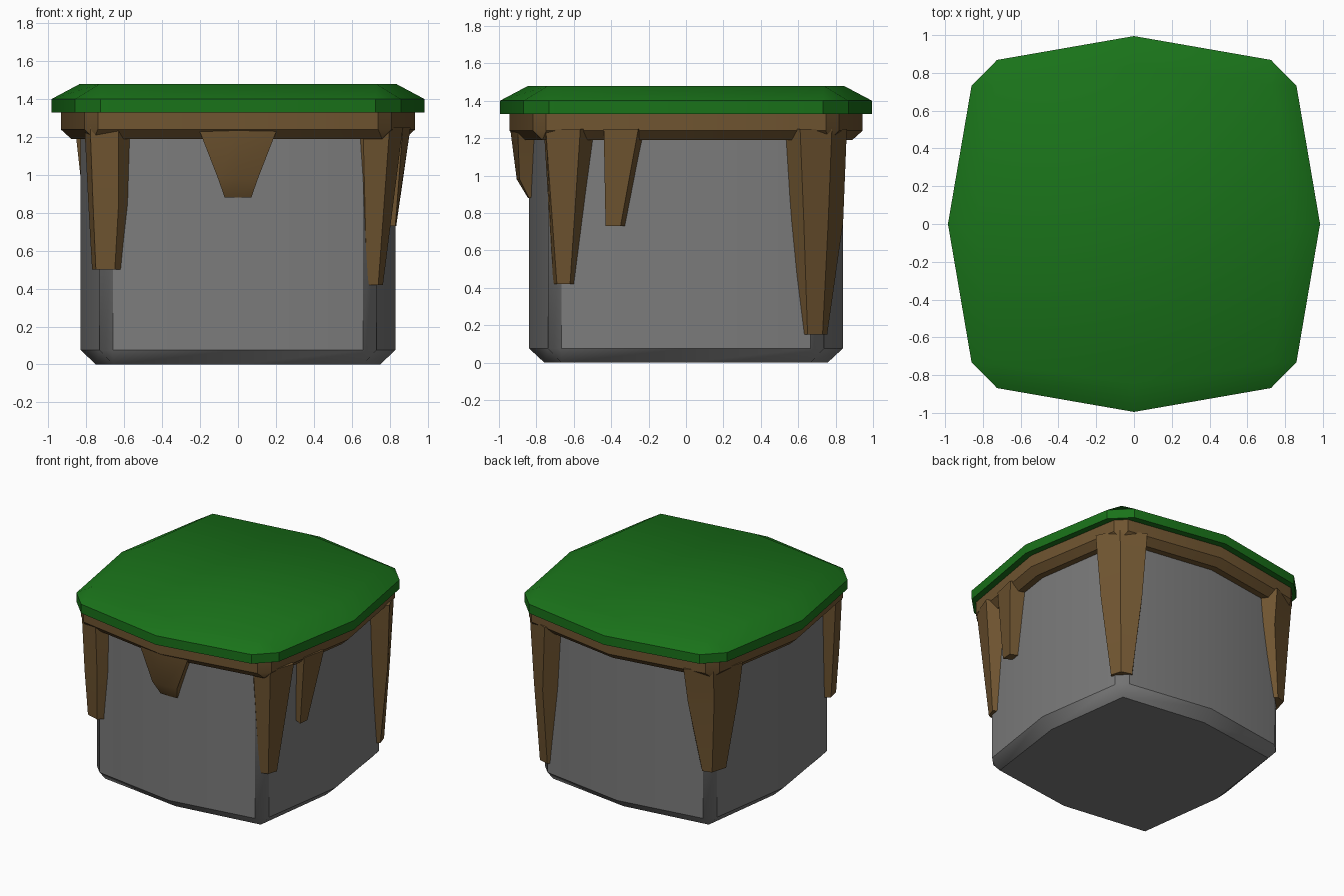
import bpy, bmesh

if "Cube" in bpy.data.objects:
    bpy.data.objects.remove(bpy.data.objects["Cube"])


def material(name, rgb):
    m = bpy.data.materials.new(name)
    m.diffuse_color = (*rgb, 1)
    m.use_nodes = True
    m.node_tree.nodes["Principled BSDF"].inputs["Base Color"].default_value = m.diffuse_color
    return m


GREEN = material("grass_green", (0.01, 0.17, 0.01))
BROWN = material("soil_brown", (0.16, 0.09, 0.03))
GREY = material("stone_grey", (0.2, 0.2, 0.2))


def loft(name, rings, mat):
    """Skin a stack of equal-length closed rings and cap both ends."""
    bm = bmesh.new()
    rows = [[bm.verts.new(p) for p in ring] for ring in rings]
    n = len(rows[0])
    for lo, hi in zip(rows, rows[1:]):
        for i in range(n):
            j = (i + 1) % n
            bm.faces.new((lo[i], lo[j], hi[j], hi[i]))
    bm.faces.new(rows[0][::-1])
    bm.faces.new(rows[-1])
    bmesh.ops.remove_doubles(bm, verts=bm.verts[:], dist=0.0005)
    bmesh.ops.recalc_face_normals(bm, faces=bm.faces[:])
    me = bpy.data.meshes.new(name)
    bm.to_mesh(me)
    bm.free()
    me.materials.append(mat)
    ob = bpy.data.objects.new(name, me)
    bpy.context.collection.objects.link(ob)
    bpy.ops.object.select_all(action='DESELECT')
    ob.select_set(True)
    bpy.context.view_layer.objects.active = ob
    bpy.ops.object.shade_smooth_by_angle(angle=0.6)
    return ob


def ring(z, mid, a, b):
    """Bulged square with chamfered corners; a == b gives a plain corner."""
    pts = []
    for x, y in ((mid, 0), (a, b), (b, a)):
        pts.append((x, y))
    out = []
    for _ in range(4):
        out += [(x, y * 1.01, z) for x, y in pts]
        pts = [(-y, x) for x, y in pts]
    return out


def drip(name, *levels):
    """Tapering soil drip; each level is a height and its outer outline."""
    rings = []
    for z, pts in levels:
        inner = [(x * 0.85, y * 0.85) for x, y in reversed(pts)]
        rings.append([(x, y, z) for x, y in pts + inner])
    loft(name, rings, BROWN)


# Stone block, soil collar and grass cap
loft("stone_block", [ring(0, 0.75, 0.66, 0.66), ring(0.075, 0.83, 0.73, 0.66),
                     ring(1.3, 0.83, 0.73, 0.66)], GREY)
loft("soil_collar", [ring(1.19, 0.88, 0.76, 0.76), ring(1.24, 0.935, 0.81, 0.74),
                     ring(1.35, 0.935, 0.81, 0.74)], BROWN)
loft("grass_cap", [ring(1.33, 0.985, 0.86, 0.725), ring(1.40, 0.985, 0.86, 0.725),
                   ring(1.48, 0.835, 0.73, 0.73)], GREEN)

# Soil drips on the front and right sides
drip("front_drip",
     (0.88, [(-0.07, -0.84), (0, -0.845), (0.07, -0.84)]),
     (0.98, [(-0.105, -0.89), (0, -0.905), (0.105, -0.89)]),
     (1.25, [(-0.21, -0.90), (0, -0.94), (0.21, -0.90)]))
drip("right_drip",
     (0.73, [(0.83, -0.43), (0.835, -0.35)]),
     (1.25, [(0.87, -0.44), (0.91, -0.255)]))

# Soil drips wrapped around the four corners
drip("front_left_drip",
     (0.50, [(-0.77, -0.66), (-0.75, -0.75), (-0.65, -0.78)]),
     (0.85, [(-0.79, -0.66), (-0.765, -0.77), (-0.63, -0.81)]),
     (1.25, [(-0.81, -0.66), (-0.78, -0.78), (-0.63, -0.83)]))
drip("front_right_drip",
     (0.42, [(0.68, -0.71), (0.74, -0.69), (0.765, -0.62)]),
     (1.25, [(0.66, -0.76), (0.80, -0.75), (0.87, -0.565)]))
drip("back_right_drip",
     (0.15, [(0.755, 0.65), (0.73, 0.73), (0.65, 0.755)]),
     (0.75, [(0.83, 0.63), (0.76, 0.76), (0.63, 0.84)]),
     (1.25, [(0.86, 0.61), (0.78, 0.78), (0.60, 0.86)]))
drip("back_left_drip",
     (0.45, [(-0.67, 0.76), (-0.74, 0.74), (-0.775, 0.62)]),
     (0.98, [(-0.59, 0.82), (-0.77, 0.76), (-0.83, 0.55)]),
     (1.25, [(-0.58, 0.86), (-0.78, 0.78), (-0.86, 0.54)]))
